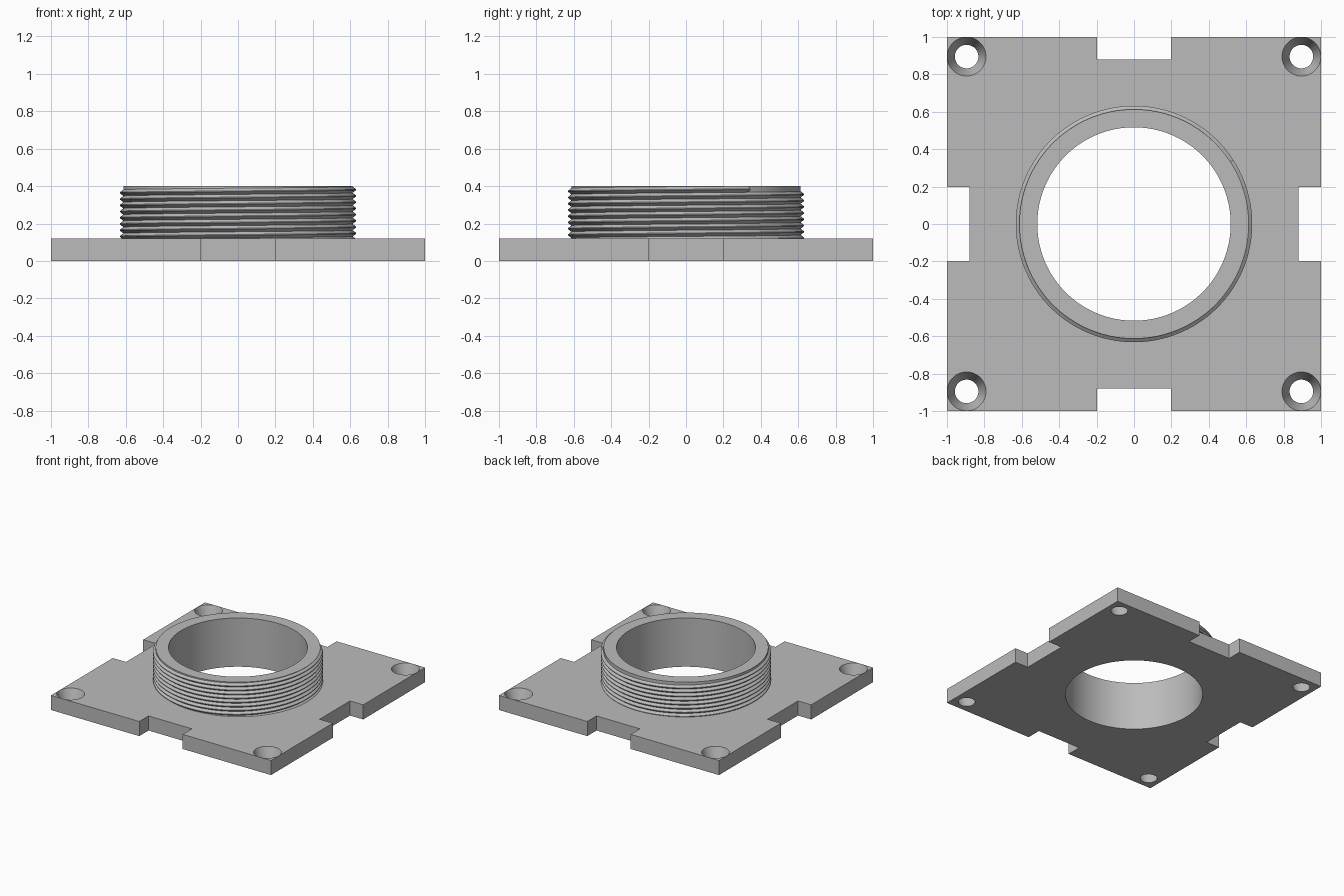
import bpy, bmesh, math

if "Cube" in bpy.data.objects:
    bpy.data.objects.remove(bpy.data.objects["Cube"])

PLATE_TOP, TOP = 0.12, 0.4
BORE, ROOT, CREST = 0.517, 0.613, 0.632
PITCH = 0.0333

grey = bpy.data.materials.new("plain grey")
grey.use_nodes = True
GREY = (0.5, 0.5, 0.5, 1)
grey.diffuse_color = GREY
grey.node_tree.nodes["Principled BSDF"].inputs["Base Color"].default_value = GREY


def make(name, bm):
    bmesh.ops.recalc_face_normals(bm, faces=bm.faces)
    mesh = bpy.data.meshes.new(name)
    bm.to_mesh(mesh)
    bm.free()
    mesh.materials.append(grey)
    ob = bpy.data.objects.new(name, mesh)
    bpy.context.collection.objects.link(ob)
    return ob


def smooth(ob, degrees):
    bpy.ops.object.select_all(action='DESELECT')
    ob.select_set(True)
    bpy.context.view_layer.objects.active = ob
    bpy.ops.object.shade_smooth_by_angle(angle=math.radians(degrees))


def cut(ob, cutter):
    bpy.context.view_layer.objects.active = ob
    mod = ob.modifiers.new("cut", 'BOOLEAN')
    mod.operation, mod.solver, mod.object = 'DIFFERENCE', 'EXACT', cutter
    bpy.ops.object.modifier_apply(modifier=mod.name)
    bpy.data.objects.remove(cutter)


def lathe(name, profile, steps, centre=(0, 0)):
    """Closed ring swept from a closed (radius, z) profile."""
    bm = bmesh.new()
    rings = []
    for i in range(steps):
        a = 2 * math.pi * i / steps
        rings.append([bm.verts.new((centre[0] + r * math.cos(a),
                                    centre[1] + r * math.sin(a), z)) for r, z in profile])
    n = len(profile)
    for i in range(steps):
        p, q = rings[i], rings[(i + 1) % steps]
        for j in range(n):
            k = (j + 1) % n
            bm.faces.new((p[j], q[j], q[k], p[k]))
    return make(name, bm)


def cone_cutter(x, y, r_low, r_high, low, high, steps):
    bm = bmesh.new()
    bmesh.ops.create_cone(bm, cap_ends=True, segments=steps,
                          radius1=r_low, radius2=r_high, depth=high - low)
    bmesh.ops.translate(bm, verts=bm.verts, vec=(x, y, (low + high) / 2))
    return make("cutter", bm)


# Square plate with a notch in the middle of each side
side = [(-1, -1), (-0.197, -1), (-0.197, -0.88), (0.197, -0.88), (0.197, -1)]
bm = bmesh.new()
outline = []
for turn in range(4):
    for x, y in side:
        for _ in range(turn):
            x, y = -y, x
        outline.append(bm.verts.new((x, y, 0)))
base = bm.faces.new(outline)
up = bmesh.ops.extrude_face_region(bm, geom=[base], use_keep_orig=True)
bmesh.ops.translate(bm, vec=(0, 0, PLATE_TOP),
                    verts=[v for v in up["geom"] if isinstance(v, bmesh.types.BMVert)])
plate = make("base_plate", bm)

# Central bore and four tapered screw holes
cut(plate, cone_cutter(0, 0, BORE, BORE, -0.1, 0.3, 128))
slope = (0.104 - 0.063) / PLATE_TOP
for sx in (-1, 1):
    for sy in (-1, 1):
        cut(plate, cone_cutter(sx * 0.895, sy * 0.895, 0.063 - slope * 0.02,
                               0.104 + slope * 0.02, -0.02, PLATE_TOP + 0.02, 48))
smooth(plate, 30)

# Collar tube rising from the plate
collar = lathe("collar", [(BORE, 0.06), (ROOT, 0.06), (ROOT, TOP), (BORE, TOP)], 128)
smooth(collar, 30)

# Helical thread ridge, running out at the top of the collar
bm = bmesh.new()
STEPS, TURNS = 128, 8.3
end_angle, end_z = math.radians(33), 0.384
half = PITCH / 2
profile = [(ROOT - 0.01, -half), (ROOT, -half), (CREST, -0.002), (CREST, 0.002),
           (ROOT, half), (ROOT - 0.01, half)]
count = int(STEPS * TURNS)
previous = None
for i in range(count + 1):
    back = i / STEPS
    a = end_angle - 2 * math.pi * back
    ring = [bm.verts.new((r * math.cos(a), r * math.sin(a),
                          min(end_z - PITCH * back + dz, TOP - 0.0005))) for r, dz in profile]
    if previous:
        for j in range(len(ring)):
            k = (j + 1) % len(ring)
            bm.faces.new((previous[j], ring[j], ring[k], previous[k]))
    if i in (0, count):
        bm.faces.new(ring)
    previous = ring
thread = make("thread", bm)
smooth(thread, 25)
